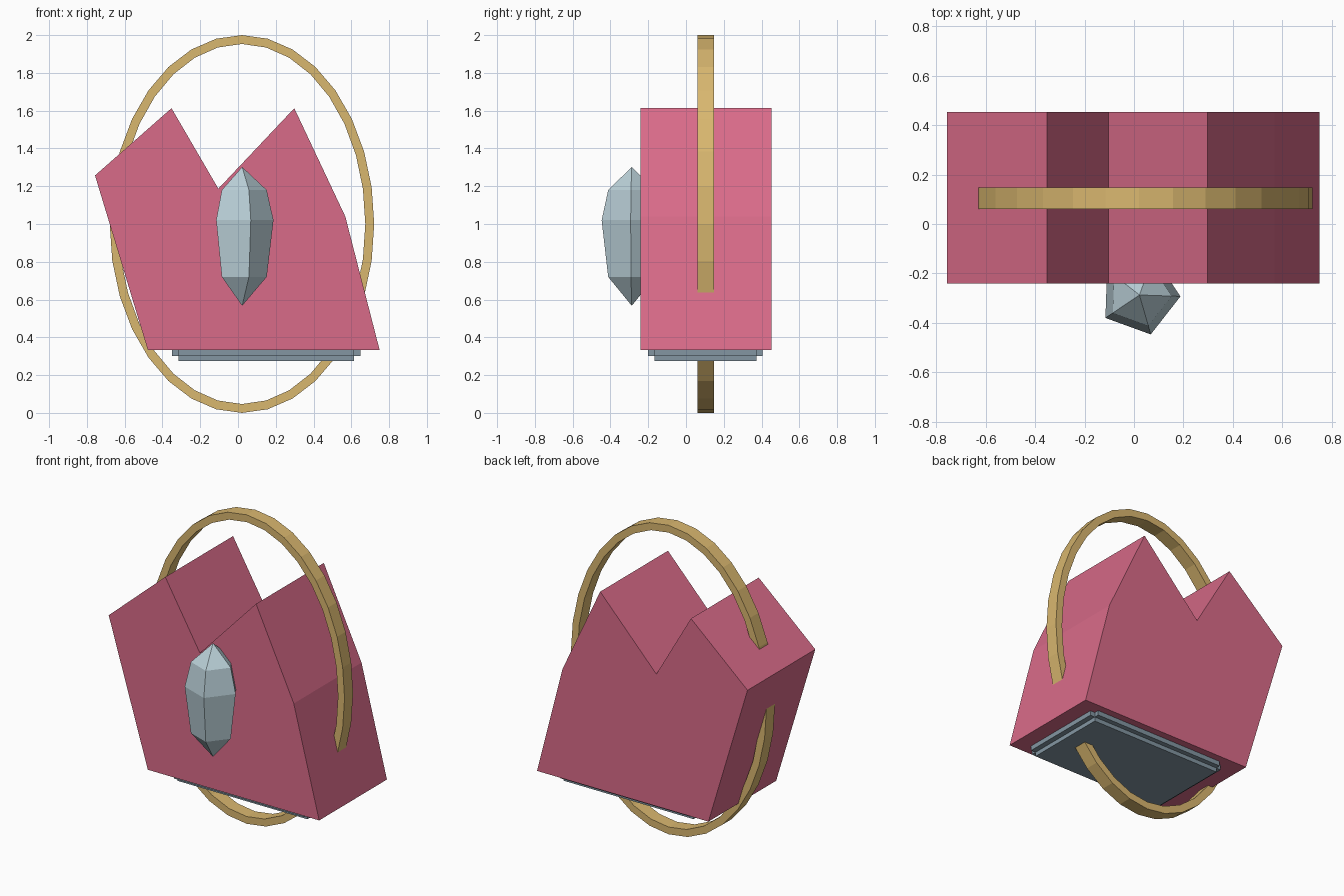
import bpy, bmesh, math

if "Cube" in bpy.data.objects:
    bpy.data.objects.remove(bpy.data.objects["Cube"], do_unlink=True)


def make_material(name, rgb):
    linear = [(c / 255 / 12.92) if c < 10 else ((c / 255 + 0.055) / 1.055) ** 2.4 for c in rgb]
    mat = bpy.data.materials.new(name)
    mat.use_nodes = True
    mat.diffuse_color = (*linear, 1)
    mat.node_tree.nodes["Principled BSDF"].inputs["Base Color"].default_value = (*linear, 1)
    return mat


rose = make_material("rose", (217, 107, 137))
gold = make_material("gold", (217, 183, 111))
slate = make_material("slate", (131, 150, 162))
crystal = make_material("pale crystal", (186, 208, 216))


def finish(name, bm, mat):
    bmesh.ops.recalc_face_normals(bm, faces=bm.faces)
    mesh = bpy.data.meshes.new(name)
    bm.to_mesh(mesh)
    bm.free()
    mesh.materials.append(mat)
    obj = bpy.data.objects.new(name, mesh)
    bpy.context.collection.objects.link(obj)
    return obj


def loft(bm, rings, closed=False):
    """Bridge consecutive rings of vertices with quads."""
    n = len(rings[0])
    for k in range(len(rings) if closed else len(rings) - 1):
        a, b = rings[k], rings[(k + 1) % len(rings)]
        for i in range(n):
            j = (i + 1) % n
            bm.faces.new((a[i], a[j], b[j], b[i]))


# Body: notched outline extruded from front to back
outline = [(-0.477, 0.332), (0.75, 0.332), (0.568, 1.04), (0.298, 1.613),
           (-0.104, 1.187), (-0.352, 1.613), (-0.757, 1.257)]
bm = bmesh.new()
sides = [[bm.verts.new((x, y, z)) for x, z in outline] for y in (-0.241, 0.452)]
loft(bm, sides)
for side in sides:
    bm.faces.new(side)
finish("body", bm, rose)

# Hoop: rectangular section swept around a tall ellipse
bm = bmesh.new()
rings = []
for k in range(32):
    a = math.tau * k / 32
    rings.append([bm.verts.new((0.021 + (0.70 - d) * math.cos(a), y, 1 + (1 - d) * math.sin(a)))
                  for d, y in ((0, 0.06), (0, 0.147), (0.047, 0.147), (0.047, 0.06))])
loft(bm, rings, closed=True)
finish("hoop", bm, gold)

# Base: core block with a flange on each side, leaving notched corners
def box(name, x0, x1, y0, y1, z0, z1, mat):
    bm = bmesh.new()
    bmesh.ops.create_cube(bm, size=1)
    for v in bm.verts:
        v.co = (x1 if v.co.x > 0 else x0, y1 if v.co.y > 0 else y0, z1 if v.co.z > 0 else z0)
    return finish(name, bm, mat)


box("base_core", -0.316, 0.614, -0.167, 0.374, 0.275, 0.35, slate)
box("base_flange_sides", -0.35, 0.648, -0.167, 0.374, 0.302, 0.345, slate)
box("base_flange_front_back", -0.316, 0.614, -0.201, 0.405, 0.302, 0.34, slate)

# Gem: five-sided crystal with pointed ends
cx, cy = 0.022, -0.287
bm = bmesh.new()
rings = []
for r, z in ((0.130, 0.72), (0.166, 1.02), (0.130, 1.18)):
    rings.append([bm.verts.new((cx + r * math.cos(a), cy + r * math.sin(a), z))
                  for a in (math.radians(-2 + 72 * i) for i in range(5))])
loft(bm, rings)
for z, ring in ((0.567, rings[0]), (1.302, rings[-1])):
    tip = bm.verts.new((cx, cy, z))
    for i in range(5):
        bm.faces.new((tip, ring[i], ring[(i + 1) % 5]))
finish("gem", bm, crystal)
